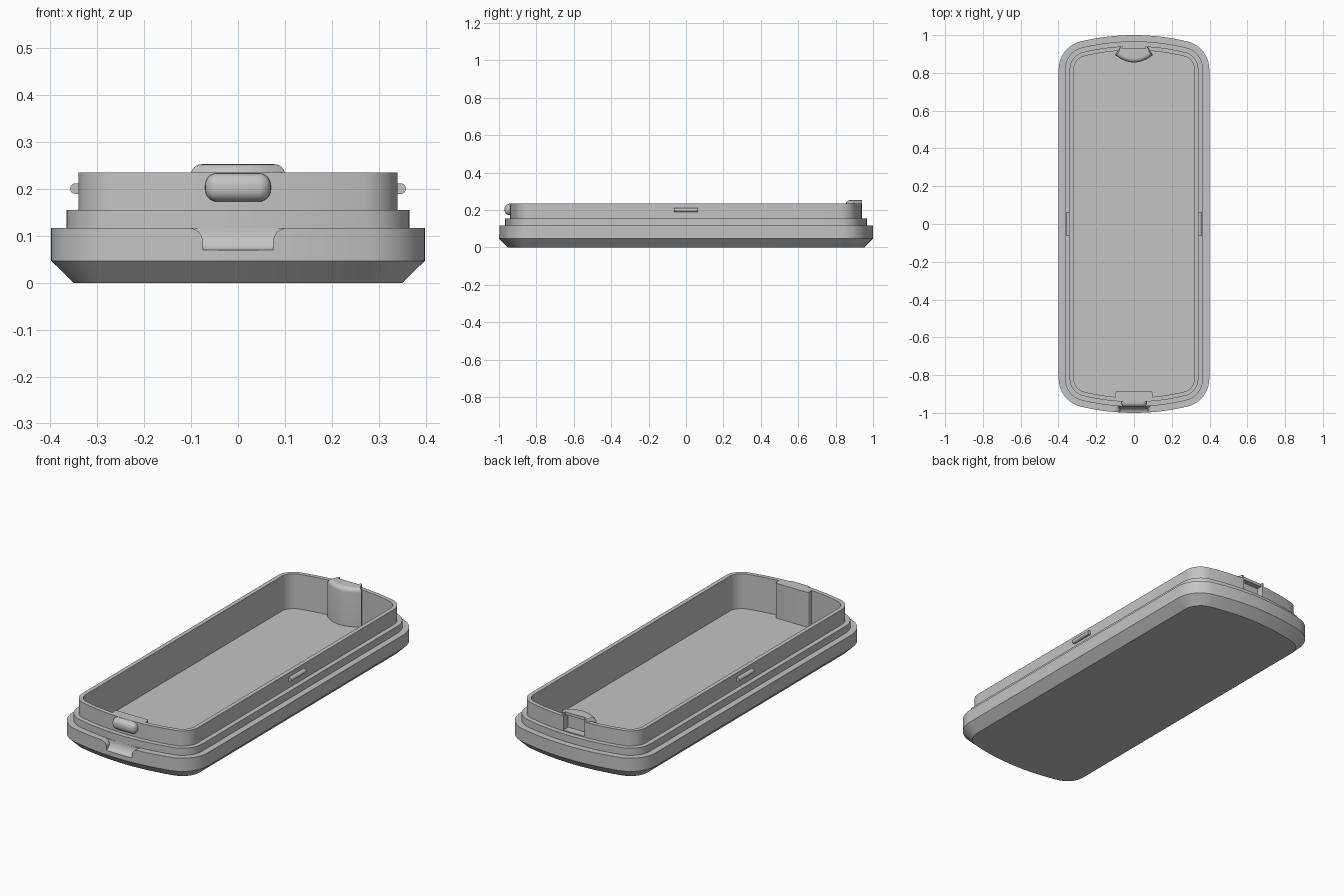
import bpy, bmesh
from math import sin, cos, pi, atan2, sqrt

if "Cube" in bpy.data.objects:
    bpy.data.objects.remove(bpy.data.objects["Cube"])

grey = bpy.data.materials.new("plain grey")
grey.use_nodes = True
COLOUR = (0.55, 0.55, 0.55, 1)
grey.diffuse_color = COLOUR
grey.node_tree.nodes["Principled BSDF"].inputs["Base Color"].default_value = COLOUR

HALF_W, CORNER, END_R = 0.3985, 0.15, 1.2
FLOOR, RIM, TOP = 0.05, 0.235, 0.253


def outline(inset):
    """Straight sides, round corners and bowed ends, offset inwards."""
    cx = HALF_W - CORNER
    rise = sqrt((END_R - CORNER) ** 2 - cx ** 2)
    cy, turn = 1 - END_R + rise, atan2(rise, cx)
    r, big = CORNER - inset, END_R - inset
    pts = [(cx + r * cos(turn * i / 12), cy + r * sin(turn * i / 12)) for i in range(12)]
    for i in range(9):
        a = turn + (pi / 2 - turn) * i / 8
        pts.append((big * cos(a), 1 - END_R + big * sin(a)))
    pts += [(-x, y) for x, y in reversed(pts[:-1])]
    return pts + [(-x, -y) for x, y in pts]


def add_object(name, bm):
    bmesh.ops.recalc_face_normals(bm, faces=bm.faces)
    mesh = bpy.data.meshes.new(name)
    bm.to_mesh(mesh)
    bm.free()
    mesh.materials.append(grey)
    ob = bpy.data.objects.new(name, mesh)
    bpy.context.collection.objects.link(ob)
    return ob


def loft(name, rings):
    bm = bmesh.new()
    loops = [[bm.verts.new(p) for p in ring] for ring in rings]
    for a, b in zip(loops, loops[1:]):
        for i in range(len(a)):
            j = (i + 1) % len(a)
            bm.faces.new((a[i], a[j], b[j], b[i]))
    bm.faces.new(loops[0])
    bm.faces.new(loops[-1])
    return add_object(name, bm)


def prism(name, pts, z0, z1):
    return loft(name, [[(x, y, z) for x, y in pts] for z in (z0, z1)])


def bevel(ob, width, rule=lambda e: True):
    bm = bmesh.new()
    bm.from_mesh(ob.data)
    bmesh.ops.bevel(bm, geom=[e for e in bm.edges if rule(e)], offset=width,
                    segments=6, profile=0.5, affect='EDGES', clamp_overlap=True)
    bm.to_mesh(ob.data)
    bm.free()


def box(name, x0, x1, y0, y1, z0, z1):
    return prism(name, [(x0, y0), (x1, y0), (x1, y1), (x0, y1)], z0, z1)


def boolean(target, tool, operation='DIFFERENCE'):
    mod = target.modifiers.new(operation.title(), 'BOOLEAN')
    mod.object, mod.operation, mod.solver = tool, operation, 'EXACT'
    bpy.context.view_layer.objects.active = target
    bpy.ops.object.modifier_apply(modifier=mod.name)
    bpy.data.objects.remove(tool)


# Stepped tray, then its hollow
steps = [(0.048, 0), (0, 0.047), (0, 0.117), (0.033, 0.117),
         (0.033, 0.155), (0.058, 0.155), (0.058, RIM)]
tray = loft("tray", [[(x, y, z) for x, y in outline(d)] for d, z in steps])
boolean(tray, prism("hollow", outline(0.08), FLOOR, 0.4))

# Scooped finger notch in the front of the lower band
quarter = [pi * i / 16 for i in range(1, 9)]
section = [(0.105, 0.13), (0.105, 0.117)]
section += [(0.105 - 0.03 * sin(a), 0.087 + 0.03 * cos(a)) for a in quarter]
section += [(0.075, 0.07)]
section += [(-x, z) for x, z in reversed(section)]
notch = loft("notch", [[(x, y, z) for x, z in section] for y in (-1.1, -0.967)])
scoop = [(-1.2, 0.07), (-1, 0.07)]
scoop += [(-1 + 0.033 * sin(a), 0.117 - 0.047 * cos(a)) for a in quarter]
scoop += [(-0.967, 0.2), (-1.2, 0.2)]
boolean(notch, loft("scoop", [[(x, y, z) for y, z in scoop] for x in (-0.2, 0.2)]), 'INTERSECT')
boolean(tray, notch)

# Flat pad backing the front catch, flush with the rim
pad = box("front_pad", -0.097, 0.097, -0.93, -0.885, 0.03, RIM)
bevel(pad, 0.01, lambda e: abs(e.verts[0].co.z - e.verts[1].co.z) > 0.1
      and e.verts[0].co.y > -0.9)
boolean(tray, pad, 'UNION')


def housing_ring(inset, z):
    """Bowed front, tapered sides and a straight back."""
    pts = [(0.07, 0.94), (-0.07, 0.94)]
    for i in range(17):
        t = i / 8 - 1
        pts.append(((0.1 - inset) * t, 0.855 + inset + (0.04 - inset * 0.5) * t * t))
    return [(x, y, z) for x, y in pts]


# Latch housing at the back, its rounded crown raised above the rim
CROWN = 0.022
rings = [housing_ring(0, 0.03)]
for i in range(7):
    a = pi * i / 12
    rings.append(housing_ring(CROWN * (1 - cos(a)), TOP - CROWN + CROWN * sin(a)))
boolean(tray, loft("housing", rings), 'UNION')
boolean(tray, box("latch_pocket", -0.062, 0.062, 0.9, 1.1, 0.16, 0.238))
boolean(tray, box("latch_gap", -0.06, 0.06, 0.928, 1.1, 0.2, 0.3))

# Rounded catch on the front wall
catch = box("front_catch", -0.07, 0.07, -0.97, -0.905, 0.173, 0.234)
bevel(catch, 0.026)

# Slim snap ribs on both side walls
parts = [tray, catch]
for side, sx in (("left", 1), ("right", -1)):
    x0, x1 = sorted((sx * 0.325, sx * 0.358))
    rib = box(side + "_snap_rib", x0, x1, -0.063, 0.063, 0.19, 0.212)
    bevel(rib, 0.0105, lambda e: all(abs(v.co.x) > 0.35 for v in e.verts)
          and abs(e.verts[0].co.y - e.verts[1].co.y) > 0.01)
    parts.append(rib)

bpy.ops.object.select_all(action='DESELECT')
for ob in parts:
    ob.select_set(True)
bpy.context.view_layer.objects.active = tray
bpy.ops.object.shade_smooth_by_angle(angle=pi / 6)
